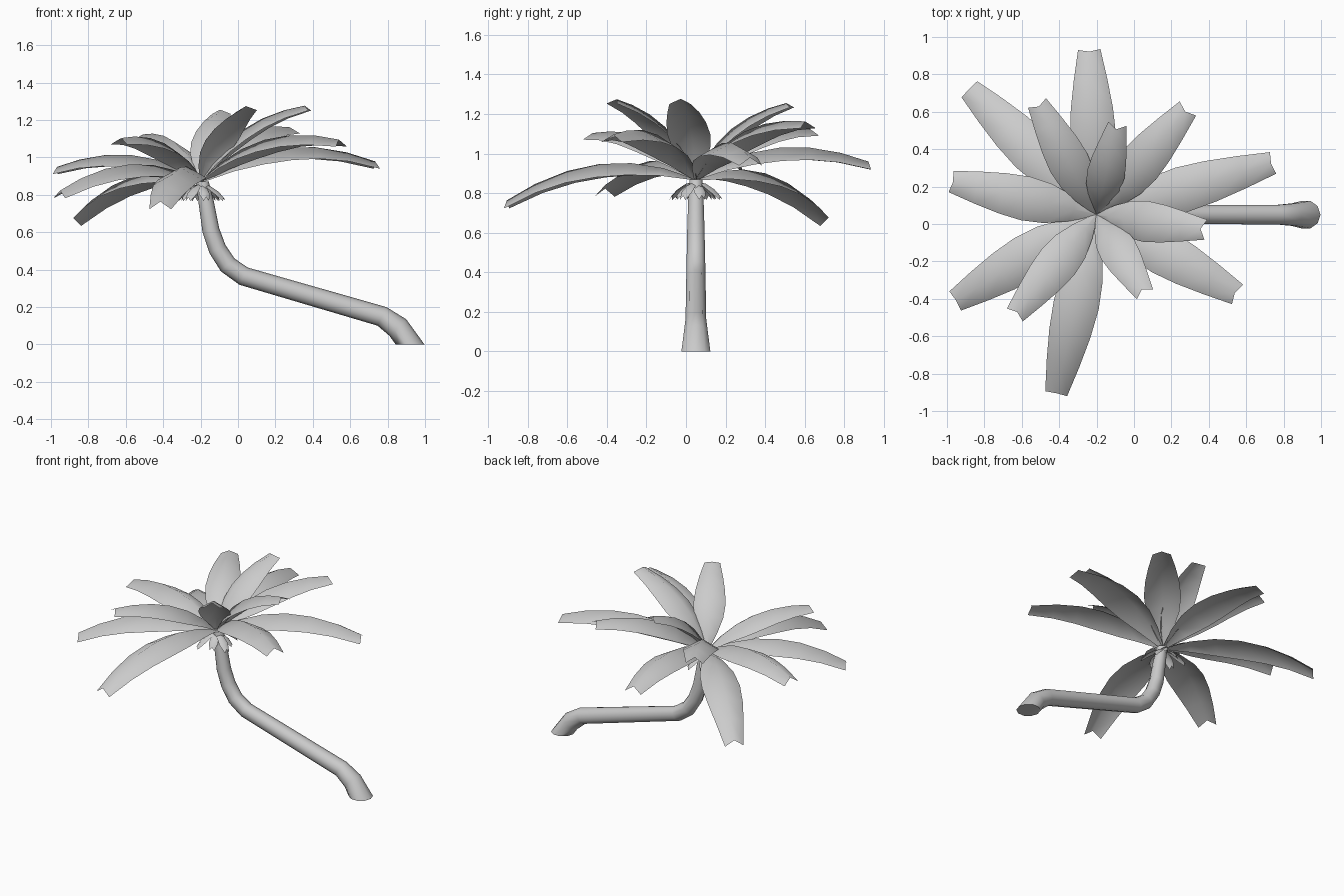
import bpy, bmesh, math
from mathutils import Vector

if "Cube" in bpy.data.objects:
    bpy.data.objects.remove(bpy.data.objects["Cube"])

CROWN = Vector((-0.2, 0.05, 0.87))
UP = Vector((0, 0, 1))


def finish(bm, name, angle):
    me = bpy.data.meshes.new(name)
    bm.to_mesh(me)
    bm.free()
    ob = bpy.data.objects.new(name, me)
    bpy.context.collection.objects.link(ob)
    bpy.ops.object.select_all(action='DESELECT')
    ob.select_set(True)
    bpy.context.view_layer.objects.active = ob
    bpy.ops.object.shade_smooth_by_angle(angle=math.radians(angle))
    return ob


# Bent trunk: rings swept along a path of (x, z, radius)
def trunk(path, sides=10):
    bm = bmesh.new()
    pts = [Vector((x, 0.05, z)) for x, z, r in path]
    rings = []
    for i, p in enumerate(pts):
        a, b = pts[max(i - 1, 0)], pts[min(i + 1, len(pts) - 1)]
        if 0 < i < len(pts) - 1:
            t = ((p - a).normalized() + (b - p).normalized()).normalized()
        else:
            t = UP
        side = Vector((0, 1, 0))
        n = side.cross(t)
        r = path[i][2]
        rings.append([bm.verts.new(p + r * (n * math.cos(k * math.tau / sides)
                                            + side * math.sin(k * math.tau / sides)))
                      for k in range(sides)])
    for lo, hi in zip(rings, rings[1:]):
        for k in range(sides):
            j = (k + 1) % sides
            bm.faces.new((lo[k], lo[j], hi[j], hi[k]))
    bm.faces.new(rings[0])
    bm.faces.new(rings[-1])
    bmesh.ops.recalc_face_normals(bm, faces=bm.faces)
    return finish(bm, "trunk", 60)


# Arched leaf folded down along its midrib, with a notched tip
def leaf(name, start, tip, widths, bump, fold, notch):
    bm = bmesh.new()
    chord = tip - start
    side = UP.cross(chord).normalized()
    lift = chord.cross(side).normalized()
    ctrl = start + chord * 0.47 + lift * 2 * bump * chord.length
    n = len(widths) - 1
    rows = []
    for i, w in enumerate(widths):
        t = i / n
        p = start * (1 - t) ** 2 + ctrl * 2 * t * (1 - t) + tip * t * t
        d = ((ctrl - start) * (1 - t) + (tip - ctrl) * t).normalized()
        up = d.cross(side)
        mid = p - d * notch if i == n else p
        h = w / 2
        rows.append([bm.verts.new(q) for q in
                     (p - side * h - up * h * fold, mid, p + side * h - up * h * fold)])
    for a, b in zip(rows, rows[1:]):
        for k in (0, 1):
            bm.faces.new((a[k], a[k + 1], b[k + 1], b[k]))
    bmesh.ops.recalc_face_normals(bm, faces=bm.faces)
    if sum(f.normal.z for f in bm.faces) < 0:
        bmesh.ops.reverse_faces(bm, faces=bm.faces)
    return finish(bm, name, 65)


trunk([(0.92, 0, 0.077), (0.855, 0.09, 0.063), (0.77, 0.15, 0.055),
       (0.03, 0.365, 0.051), (-0.055, 0.425, 0.05), (-0.11, 0.51, 0.048),
       (-0.145, 0.61, 0.046), (-0.17, 0.76, 0.041), (-0.19, 0.87, 0.034)])

# Crown leaves, by tip position
tips = [(-0.24, 0.945, 0.95), (0.29, 0.62, 1.16), (-0.09, 0.53, 1.26),
        (-0.52, 0.65, 1.12), (0.755, 0.33, 0.97), (0.56, -0.38, 1.09),
        (-0.42, -0.925, 0.75), (-0.64, -0.49, 1.1), (-0.97, -0.42, 0.81),
        (-0.99, 0.23, 0.94), (-0.895, 0.735, 0.66), (0.38, -0.03, 1.28),
        (0.055, -0.37, 1.28)]
for i, tip in enumerate(tips):
    tip = Vector(tip)
    s = 0.35 + 0.65 * min(1, (tip - CROWN).length / 0.85)
    widths = [s * w for w in (0.02, 0.14, 0.22, 0.245, 0.225, 0.18, 0.12)]
    leaf(f"leaf_{i + 1}", CROWN, tip, widths, 0.135, 0.55, 0.025)

# Short dry leaf stubs hanging below the crown
for i in range(8):
    a = math.tau * i / 8 + 0.3
    reach = 0.15 if i % 2 else 0.11
    tip = CROWN + Vector((reach * math.cos(a), reach * math.sin(a), -0.1))
    leaf(f"leaf_stub_{i + 1}", CROWN - UP * 0.01, tip, [0.01, 0.05, 0.06, 0.03], 0.12, 0.5, 0.02)
